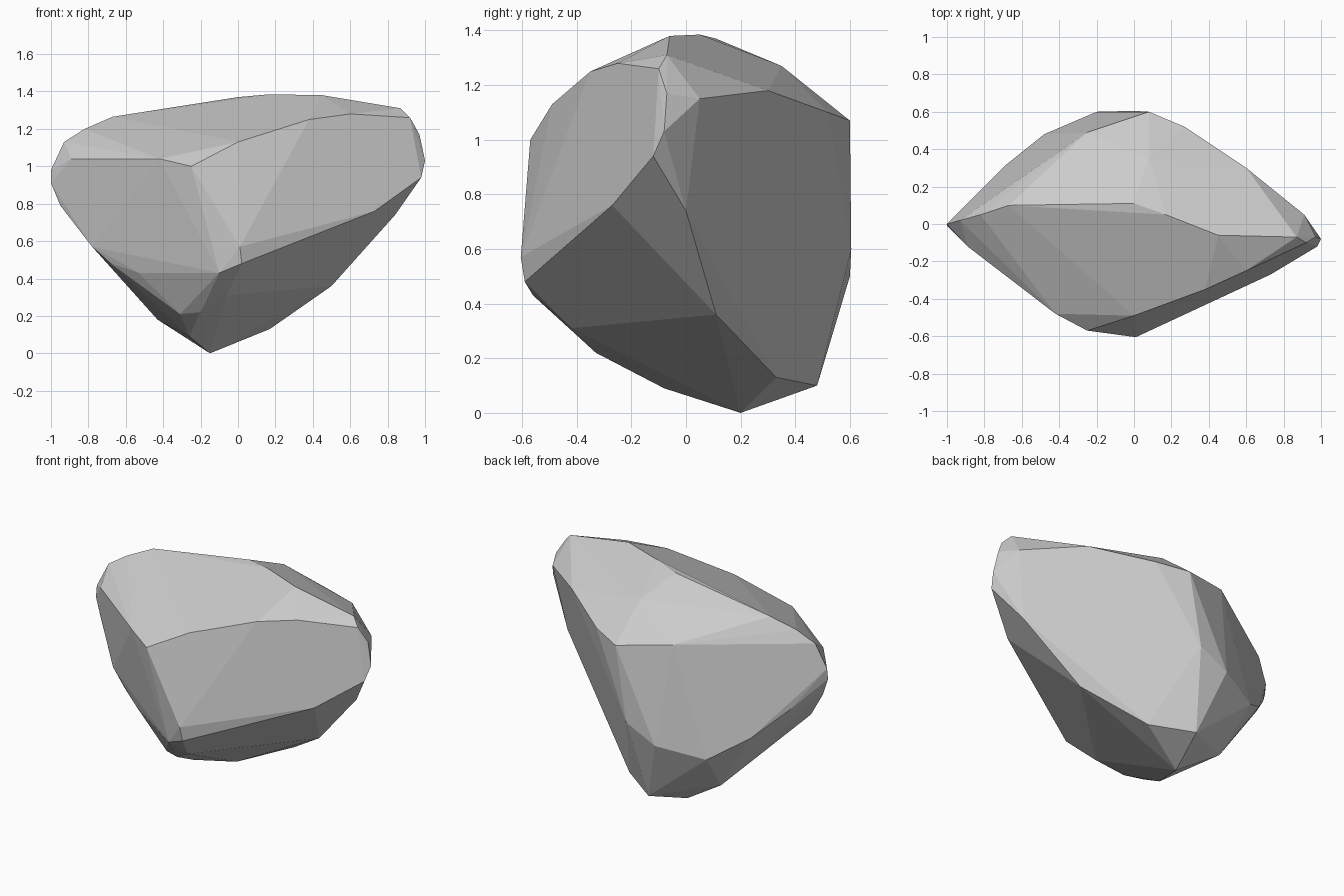
import bpy, bmesh, math

# Corner points of the faceted boulder, grouped by region (49 points)
crown = [
    (-.67, .10, 1.265), (0, .11, 1.37), (.17, .05, 1.385), (.45, -.06, 1.38),
    (.08, .35, 1.27), (.60, .30, 1.18), (.27, .52, 1.10), (.08, .60, 1.07),
    (-.25, .49, 1.12), (-.60, .18, 1.20), (.38, -.35, 1.25), (.60, -.25, 1.28),
    (0, -.49, 1.13), (-.25, -.57, 1.0), (-.42, -.48, 1.04),
]
right_tip = [
    (1, -.08, 1.03), (.98, -.12, .94), (.97, -.07, 1.17), (.92, -.10, 1.26),
    (.87, -.07, 1.31), (.91, .05, 1.15), (.84, 0, .74), (.73, -.27, .76),
]
left_tip = [
    (-1, 0, .98), (-1, -.01, .91), (-.93, .02, 1.13), (-.82, .05, 1.20),
    (-.89, -.12, 1.04), (-.95, -.03, .79), (-.85, .15, .74),
]
sides = [
    (.01, -.605, .57), (.02, -.59, .48), (-.10, -.56, .43), (-.53, -.27, .43),
    (-.78, -.15, .57), (-.68, -.18, .48), (-.68, .32, .57), (-.48, .48, .44),
    (-.20, .60, .50), (0, .605, .60),
]
underside = [
    (-.15, .20, 0), (-.26, -.08, .09), (-.06, -.42, .31), (-.20, -.33, .22),
    (-.31, -.28, .21), (.50, .11, .36), (.17, .33, .13), (-.07, .48, .10),
    (-.43, .26, .18),
]

# Wrap a convex skin around the corners
bm = bmesh.new()
for p in crown + right_tip + left_tip + sides + underside:
    bm.verts.new(p)
hull = bmesh.ops.convex_hull(bm, input=bm.verts[:])
loose = {g for g in hull["geom_interior"] + hull["geom_unused"]
         if isinstance(g, bmesh.types.BMVert)}
bmesh.ops.delete(bm, geom=list(loose), context='VERTS')

# Merge nearly coplanar triangles into broad cut facets
bmesh.ops.dissolve_limit(bm, angle_limit=math.radians(3),
                         verts=bm.verts[:], edges=bm.edges[:])
bmesh.ops.recalc_face_normals(bm, faces=bm.faces[:])

mesh = bpy.data.meshes.new("boulder")
bm.to_mesh(mesh)
bm.free()
boulder = bpy.data.objects.new("boulder", mesh)
bpy.context.collection.objects.link(boulder)
